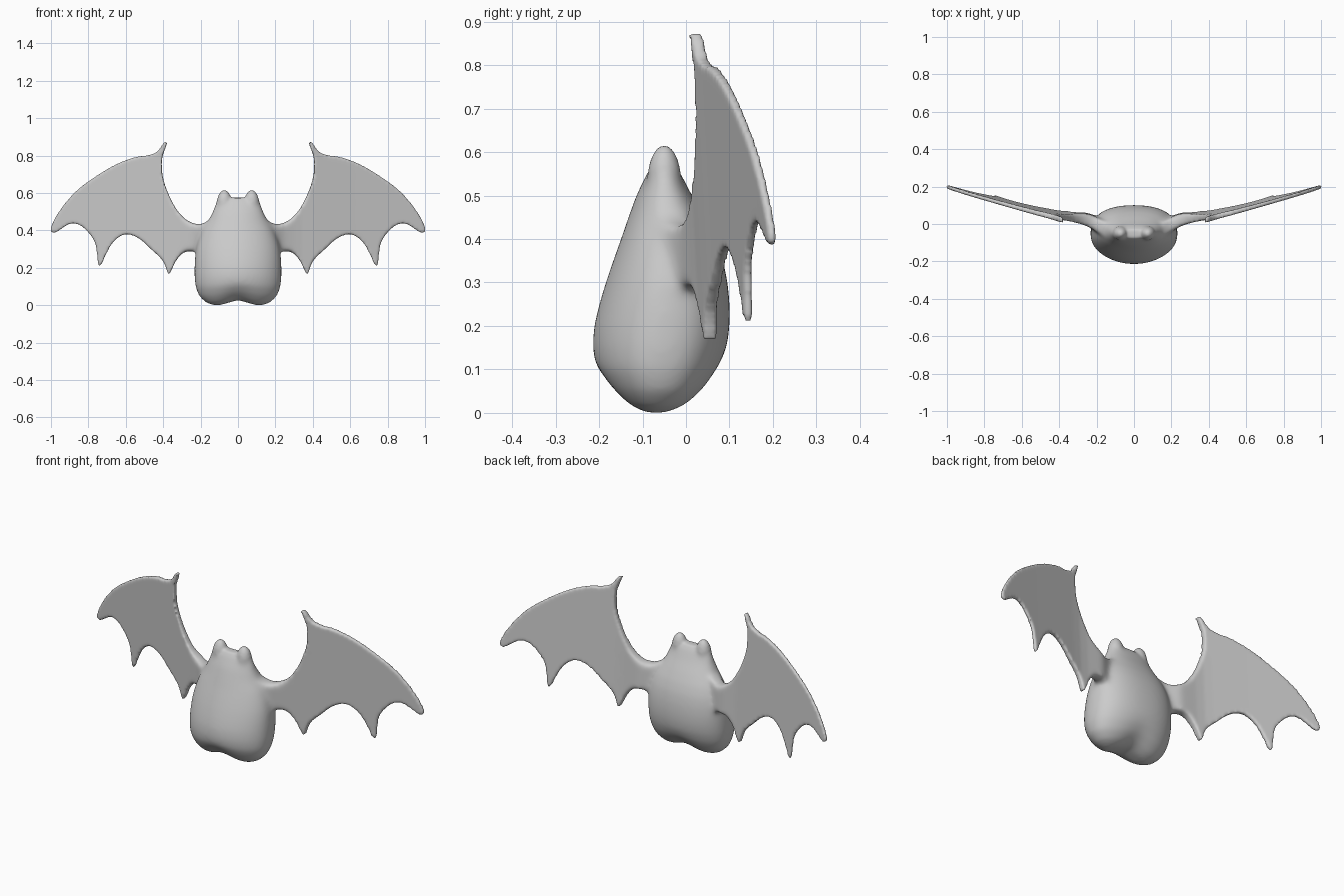
import bpy, bmesh, math
from mathutils import Vector

if "Cube" in bpy.data.objects:
    bpy.data.objects.remove(bpy.data.objects["Cube"])

bm = bmesh.new()

# body: stacked rings (z, half width, front y, back y)
rings = [(-.007, .12, -.115, -.03), (.013, .172, -.147, .01), (.05, .21, -.18, .047),
         (.1, .228, -.209, .077), (.15, .233, -.216, .094), (.2, .233, -.212, .101),
         (.25, .231, -.2, .101), (.3, .225, -.185, .096), (.35, .212, -.168, .086),
         (.4, .192, -.15, .068), (.45, .16, -.133, .043), (.5, .137, -.115, .014),
         (.55, .117, -.09, -.012), (.575, .085, -.073, -.03)]
N = 48


def spow(v, p):
    return math.copysign(abs(v) ** p, v)


loops = []
for z, w, yf, yb in rings:
    loop = []
    for i in range(N):
        a = 2 * math.pi * i / N
        c, s = math.cos(a), math.sin(a)
        x = w * spow(c, .9 if s > 0 else 1.06)
        y = (yf + yb) / 2 + (yb - yf) / 2 * spow(s, .75 if s > 0 else 1)
        # groove between the two bottom lobes
        lift = .035 * math.exp(-(x / .075) ** 2) * max(0, 1 - max(z, 0) / .15)
        loop.append(bm.verts.new((x, y, z + lift)))
    loops.append(loop)
for a, b in zip(loops, loops[1:]):
    for i in range(N):
        j = (i + 1) % N
        bm.faces.new((a[i], a[j], b[j], b[i]))
for loop, top in ((loops[0], False), (loops[-1], True)):
    mid = sum((v.co for v in loop), Vector()) / N
    if not top:
        mid.z = .028
    c = bm.verts.new(mid)
    for i in range(N):
        bm.faces.new((loop[i], loop[(i + 1) % N], c))

# ears
for s in (-1, 1):
    ear = bmesh.ops.create_uvsphere(bm, u_segments=20, v_segments=12, radius=1)['verts']
    for v in ear:
        v.co = Vector((s * .073 + v.co.x * .043, -.05 + v.co.y * .04, .53 + v.co.z * .087))

# wing outline (x, z)
outline = [(.14, .45), (.2, .432), (.27, .453), (.33, .515), (.378, .61), (.404, .7),
           (.405, .79), (.378, .868), (.398, .868), (.43, .823), (.48, .802), (.55, .792),
           (.65, .755), (.75, .697), (.85, .625), (.93, .54), (.985, .455), (1.004, .4),
           (.98, .386), (.945, .408), (.9, .434), (.85, .43), (.8, .388), (.762, .325),
           (.748, .218), (.73, .22), (.705, .272), (.663, .342), (.6, .38), (.53, .357),
           (.465, .3), (.4, .235), (.374, .168), (.358, .182), (.33, .24), (.28, .287),
           (.2, .283), (.14, .29)]


def smooth_loop(pts, n=3):
    # Catmull-Rom through a closed loop
    out, k = [], len(pts)
    for i in range(k):
        p = [Vector(pts[(i + d) % k]) for d in (-1, 0, 1, 2)]
        for j in range(n):
            t = j / n
            out.append(.5 * (2 * p[1] + (p[2] - p[0]) * t
                             + (2 * p[0] - 5 * p[1] + 4 * p[2] - p[3]) * t * t
                             + (3 * p[1] - p[0] - 3 * p[2] + p[3]) * t ** 3))
    return out


def add_wing(side):
    wb = bmesh.new()
    wb.faces.new([wb.verts.new((p.x, 0, p.y)) for p in smooth_loop(outline)])
    # slice so the membrane can bend
    for axis, lo, cuts in ((0, .15, 18), (2, .2, 14)):
        for k in range(cuts):
            co, no = Vector(), Vector()
            co[axis], no[axis] = lo + k * .0481, 1
            bmesh.ops.bisect_plane(wb, geom=wb.verts[:] + wb.edges[:] + wb.faces[:],
                                   plane_co=co, plane_no=no)
    back = bmesh.ops.extrude_face_region(wb, geom=wb.faces[:], use_keep_orig=True)
    back = {g for g in back['geom'] if isinstance(g, bmesh.types.BMVert)}
    for v in wb.verts:
        x, z = v.co.x, v.co.z
        centre = .049 + .25 * (x - .4) - .05 * (z - .4)
        if x < .4:
            centre += .08 * (.4 - x)
        if x < .25:
            centre -= .35 * (.25 - x)
        half = .01 + .004 * math.exp(-((x - .4) / .25) ** 2) \
            + .032 / (1 + math.exp((x - .28) / .04))
        v.co = (side * x, centre + (half if v in back else -half), z)
    bmesh.ops.recalc_face_normals(wb, faces=wb.faces[:])
    me = bpy.data.meshes.new("wing_tmp")
    wb.to_mesh(me)
    wb.free()
    bm.from_mesh(me)
    bpy.data.meshes.remove(me)


for side in (-1, 1):
    add_wing(side)

# fuse everything into one skin
bmesh.ops.recalc_face_normals(bm, faces=bm.faces[:])
mesh = bpy.data.meshes.new("winged_body")
bm.to_mesh(mesh)
bm.free()
bat = bpy.data.objects.new("winged_body", mesh)
bpy.context.collection.objects.link(bat)
rm = bat.modifiers.new("fuse", 'REMESH')
rm.mode = 'VOXEL'
rm.voxel_size = .0068
rm.use_smooth_shade = True
fused = bpy.data.meshes.new_from_object(
    bat.evaluated_get(bpy.context.evaluated_depsgraph_get()))
bat.modifiers.clear()
bat.data = fused
bpy.data.meshes.remove(mesh)

# soften all over, and more strongly at the body and wing roots
root = bat.vertex_groups.new(name="root")
for v in fused.vertices:
    w = min(1, max(0, (.34 - abs(v.co.x)) / .1)) * min(1, max(0, (.56 - v.co.z) / .06))
    if w > 0:
        root.add([v.index], w, 'REPLACE')
for name, iters, group in (("soften", 10, ""), ("blend_roots", 60, "root")):
    sm = bat.modifiers.new(name, 'SMOOTH')
    sm.factor = .5
    sm.iterations = iters
    sm.vertex_group = group
